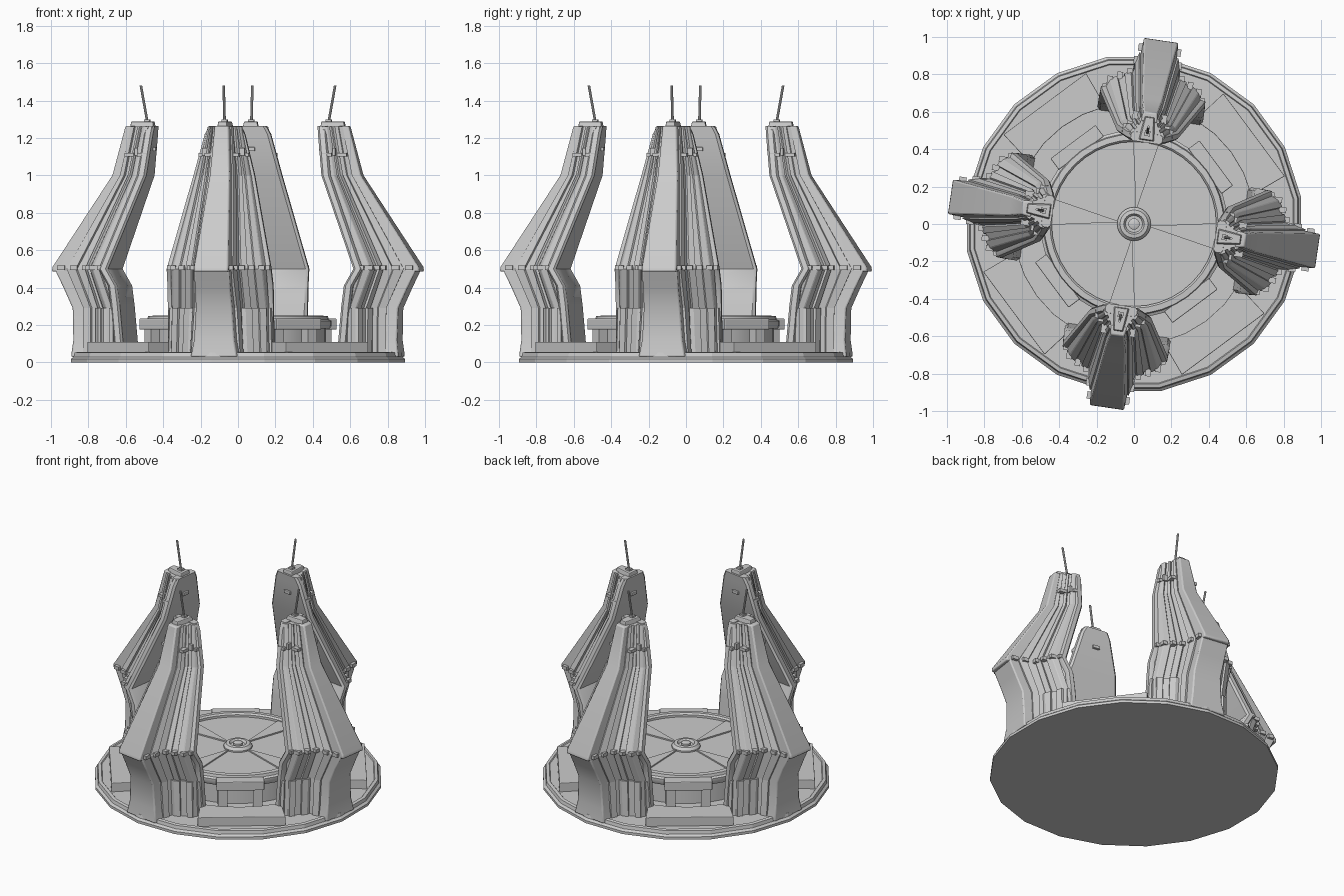
import bpy, bmesh
from math import sin, cos, pi, radians, hypot

if "Cube" in bpy.data.objects:
    bpy.data.objects.remove(bpy.data.objects["Cube"])

TURN = radians(-8.4)      # pylons sit slightly off the axes


def make(name, verts, faces, smooth=False, bevel=0):
    bm = bmesh.new()
    vs = [bm.verts.new(v) for v in verts]
    for f in faces:
        bm.faces.new([vs[i] for i in f])
    bmesh.ops.recalc_face_normals(bm, faces=bm.faces)
    me = bpy.data.meshes.new(name)
    bm.to_mesh(me)
    bm.free()
    ob = bpy.data.objects.new(name, me)
    bpy.context.collection.objects.link(ob)
    if bevel:
        m = ob.modifiers.new("bevel", 'BEVEL')
        m.width, m.segments = bevel, 2
    if smooth:
        bpy.context.view_layer.objects.active = ob
        ob.select_set(True)
        bpy.ops.object.shade_smooth_by_angle(angle=radians(35))
        ob.select_set(False)
    return ob


def loft(name, rows, **kw):
    """rows: list of (z, closed outline of (r, t))"""
    n = len(rows[0][1])
    verts = [(r, t, z) for z, pts in rows for r, t in pts]
    faces = [(k*n+i, k*n+(i+1) % n, (k+1)*n+(i+1) % n, (k+1)*n+i)
             for k in range(len(rows)-1) for i in range(n)]
    faces += [tuple(range(n)), tuple(range((len(rows)-1)*n, len(rows)*n))]
    return make(name, verts, faces, **kw)


def lathe(name, prof, segs, rot=0.0, closed=False, **kw):
    n = len(prof)
    verts = [(r*cos(rot+2*pi*s/segs), r*sin(rot+2*pi*s/segs), z) for s in range(segs) for r, z in prof]
    faces = [(s*n+i, ((s+1) % segs)*n+i, ((s+1) % segs)*n+(i+1) % n, s*n+(i+1) % n)
             for s in range(segs) for i in range(n if closed else n-1)]
    if not closed:
        faces += [tuple(s*n for s in range(segs)), tuple(s*n+n-1 for s in range(segs))]
    return make(name, verts, faces, **kw)


def box(name, c, s, **kw):
    (x, y, z), (a, b, h) = c, [v/2 for v in s]
    return loft(name, [(z-h, [(x-a, y-b), (x+a, y-b), (x+a, y+b), (x-a, y+b)]),
                       (z+h, [(x-a, y-b), (x+a, y-b), (x+a, y+b), (x-a, y+b)])], **kw)


def four(objs, turn):
    """place objects around the base at quarter turns"""
    for ob in objs:
        ob.rotation_euler.z += turn
        for k in range(1, 4):
            c = ob.copy()
            c.rotation_euler.z += k*pi/2
            bpy.context.collection.objects.link(c)


def stepped(pts, grow=0.0):
    """mirror-symmetric outline whose flanks are split into stepped bands"""
    side = []
    for j, ((r0, t0), (r1, t1)) in enumerate(zip(pts, pts[1:])):
        ln = hypot(r1-r0, t1-t0)
        nr, nt = (t0-t1)/ln, (r1-r0)/ln
        bands = (2, 3, 3)[j] if len(pts) == 4 else 3
        for b in range(bands):
            o = grow + (0.009 if (b+j) % 2 else -0.004)
            for f in (b/bands+0.01, (b+1)/bands-0.01):
                side.append((r0+(r1-r0)*f+nr*o, t0+(t1-t0)*f+nt*o))
    return side + [(r, -t) for r, t in reversed(side)]


def quad(r0, h0, r1, h1):
    return [(r0, -h0), (r1, -h1), (r1, h1), (r0, h0)]


# ---- base plate with stepped rim
lathe("base_plate", [(0.905, 0), (0.905, 0.018), (0.89, 0.03), (0.885, 0.052), (0.865, 0.056), (0.86, 0.05)], 20, rot=pi/20)

# ---- raised blocks between pylons
arc = [(0.645*cos(a), 0.645*sin(a)) for a in [radians(d) for d in (23, 11.5, 0, -11.5, -23)]]
outline = [(0.80, -0.275), (0.80, 0.275)] + arc
deck = loft("deck_block", [(0.04, outline), (0.11, outline)], bevel=0.004)

# ---- central platform
lathe("platform_drum", [(0.47, 0.04), (0.47, 0.19)], 40, smooth=True)
lathe("platform_disc", [(0.46, 0.17), (0.46, 0.225)], 40)
lathe("platform_rim", [(0.44, 0.18), (0.49, 0.18), (0.5, 0.195), (0.5, 0.222), (0.485, 0.23),
                       (0.48, 0.248), (0.45, 0.25), (0.44, 0.24)], 40, closed=True, smooth=True)
lathe("hub_base", [(0.09, 0.21), (0.09, 0.235), (0.075, 0.252), (0.055, 0.255), (0.045, 0.24)], 24, smooth=True)
lathe("hub_core", [(0.03, 0.22), (0.03, 0.255), (0.02, 0.26)], 16, smooth=True)
tab = box("platform_tab", (0.51, 0, 0.205), (0.075, 0.30, 0.06), bevel=0.005)
legs = [box("tab_leg", (0.49, s*0.11, 0.11), (0.06, 0.06, 0.14)) for s in (-1, 1)]
four([deck, tab] + legs, TURN + pi/4)
wedge = [(0.07, 0.0)] + [(0.455*cos(radians(a)), 0.455*sin(radians(a))) for a in (-9, -3, 3, 9)]
rib = loft("platform_rib", [(0.215, wedge), (0.234, wedge)])

# ---- pylon: cross-section corners (radius, half width) from inner to outer, per height
P = [(0.04, [(0.60, 0.275), (0.67, 0.25), (0.73, 0.15), (0.86, 0.11)]),
     (0.29, [(0.61, 0.265), (0.67, 0.245), (0.73, 0.14), (0.86, 0.09)]),
     (0.50, [(0.675, 0.265), (0.745, 0.235), (0.80, 0.13), (0.965, 0.08)]),
     (1.00, [(0.485, 0.155), (0.535, 0.135), (0.575, 0.085), (0.65, 0.045)]),
     (1.26, [(0.45, 0.09), (0.49, 0.08), (0.53, 0.055), (0.59, 0.033)])]
parts = [rib]
parts.append(loft("pylon_body", [(z, stepped(p)) for z, p in P]))
parts.append(loft("pylon_lower_cladding", [(z, stepped(p[:3], 0.012)) for z, p in P[:2]]))

# inner curved shell
shell = [(0.04, 0.575, 0.285), (0.30, 0.598, 0.285), (0.41, 0.612, 0.285), (0.50, 0.663, 0.282),
         (1.00, 0.473, 0.165), (1.22, 0.446, 0.108), (1.265, 0.44, 0.085)]
parts.append(loft("pylon_inner_shell", [(z, quad(r, h-0.015, r+0.012, h) [:2] + [(r+0.04, -h), (r+0.05, -h+0.015),
                  (r+0.05, h-0.015), (r+0.04, h), (r+0.012, h), (r, h-0.015)]) for z, r, h in shell], smooth=True))

# outer fin: lower flared part and upper tapered part
low = [(0.03, 0.74, 0.135, 0.885, 0.125), (0.12, 0.74, 0.12, 0.875, 0.108), (0.29, 0.74, 0.105, 0.88, 0.098),
       (0.40, 0.78, 0.1, 0.93, 0.095), (0.50, 0.82, 0.1, 0.978, 0.095)]
parts.append(loft("fin_lower", [(z, quad(*q)) for z, *q in low], smooth=True, bevel=0.008))
up = [(0.485, 0.87, 0.1, 0.993, 0.092), (0.51, 0.86, 0.1, 0.99, 0.092), (1.00, 0.60, 0.06, 0.672, 0.053),
      (1.265, 0.55, 0.045, 0.603, 0.036)]
parts.append(loft("fin_upper", [(z, quad(*q)) for z, *q in up], smooth=True, bevel=0.008))

# top cap, antenna, lamp
parts.append(loft("top_cap", [(1.25, quad(0.45, 0.045, 0.58, 0.028)), (1.288, quad(0.455, 0.035, 0.575, 0.022))], bevel=0.005))
parts.append(box("antenna_foot", (0.49, 0, 1.285), (0.03, 0.03, 0.03)))
ring = [(0.007*cos(k*pi/4), 0.007*sin(k*pi/4)) for k in range(8)]
parts.append(loft("antenna", [(1.27, [(0.487+a, b) for a, b in ring]), (1.48, [(0.525+a, b) for a, b in ring])]))
parts.append(box("inner_lamp", (0.452, 0, 1.14), (0.02, 0.05, 0.022), bevel=0.004))

# clips along the knee and upper brackets, both flanks
for s in (-1, 1):
    for r, t in ((0.70, 0.262), (0.745, 0.24), (0.775, 0.19), (0.80, 0.14), (0.87, 0.115), (0.94, 0.1)):
        parts.append(box("knee_clip", (r, s*t, 0.505), (0.04, 0.03, 0.024)))
    for r, t in ((0.50, 0.118), (0.575, 0.075)):
        parts.append(box("upper_bracket", (r, s*t, 1.11), (0.05, 0.035, 0.02)))
    parts.append(box("upper_clip", (0.535, s*0.1, 1.125), (0.015, 0.03, 0.04)))
four(parts, TURN)
